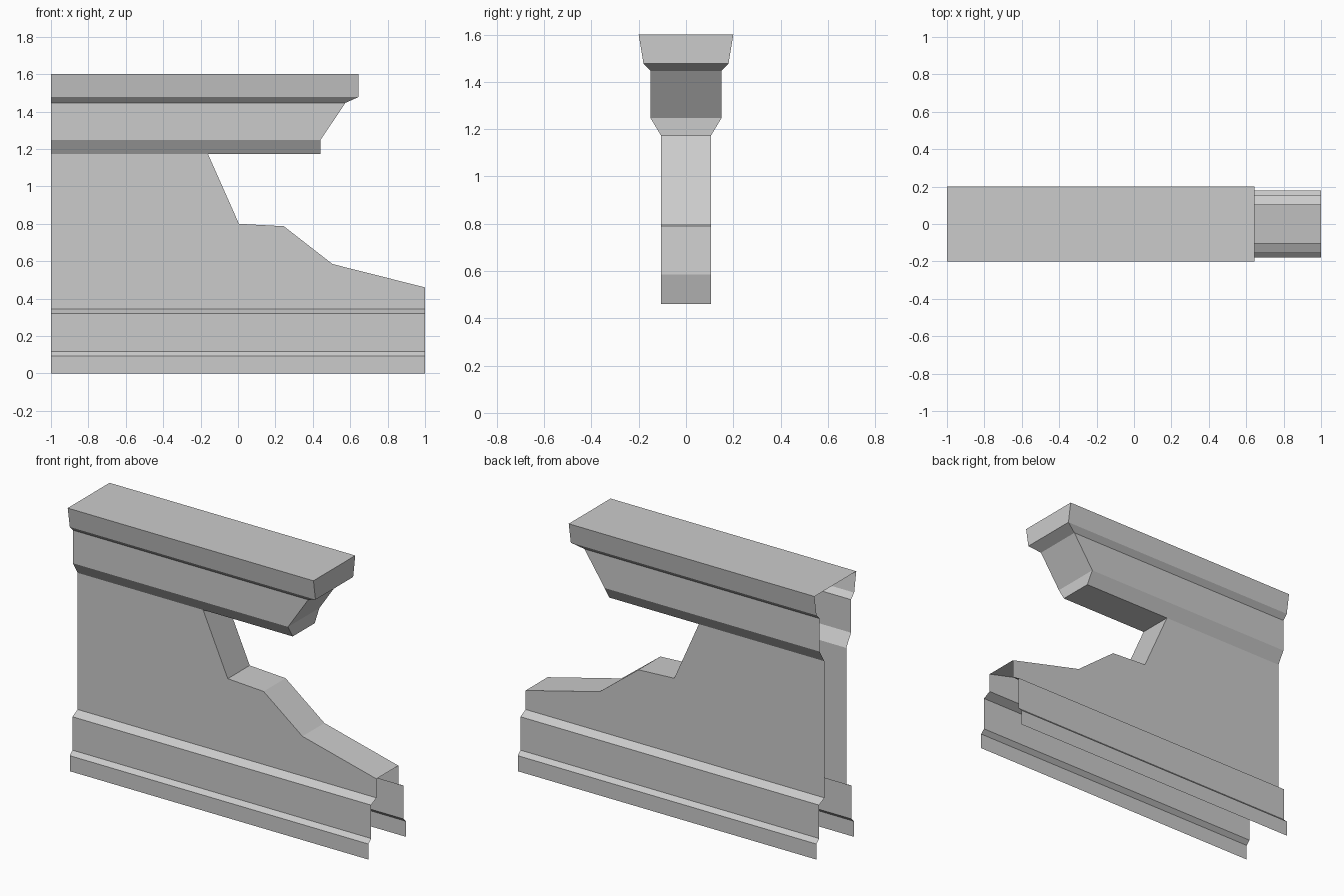
import bpy
import bmesh

cube = bpy.data.objects.get("Cube")
if cube:
    bpy.data.objects.remove(cube, do_unlink=True)

# One plain stone grey
grey = bpy.data.materials.new("stone_grey")
grey.use_nodes = True
colour = (0.6, 0.6, 0.6, 1)
grey.diffuse_color = colour
grey.node_tree.nodes["Principled BSDF"].inputs["Base Color"].default_value = colour

BACK = -1.0  # open end shared by every course


def shell(name, rows, capped=True):
    """Open shell from (end x, half width, z) rows listed top to bottom."""
    bm = bmesh.new()

    def quad(*points):
        bm.faces.new([bm.verts.new(p) for p in points])

    for (xa, wa, za), (xb, wb, zb) in zip(rows, rows[1:]):
        if za != zb:  # mirrored side panels
            quad((BACK, -wb, zb), (xb, -wb, zb), (xa, -wa, za), (BACK, -wa, za))
            quad((BACK, wa, za), (xa, wa, za), (xb, wb, zb), (BACK, wb, zb))
        if capped:  # strip across the end outline
            quad((xa, -wa, za), (xb, -wb, zb), (xb, wb, zb), (xa, wa, za))
    bmesh.ops.remove_doubles(bm, verts=bm.verts, dist=0.0005)
    bmesh.ops.dissolve_limit(bm, angle_limit=0.01, verts=bm.verts, edges=bm.edges)
    mesh = bpy.data.meshes.new(name)
    bm.to_mesh(mesh)
    bm.free()
    mesh.materials.append(grey)
    obj = bpy.data.objects.new(name, mesh)
    bpy.context.collection.objects.link(obj)


# Coping: flat top, flared sides, chamfered underside
shell("coping", [(BACK, 0.2, 1.6), (0.645, 0.2, 1.6), (0.645, 0.18, 1.478),
                 (0.575, 0.15, 1.447)])

# Frieze: slanted end, chamfer and overhanging soffit
shell("frieze", [(0.575, 0.15, 1.447), (0.44, 0.15, 1.247),
                 (0.44, 0.105, 1.172), (-0.16, 0.105, 1.172)])

# Wall: broken outline stepping down to the low end
shell("wall", [(-0.16, 0.105, 1.172), (0.005, 0.105, 0.8), (0.245, 0.105, 0.787),
               (0.505, 0.105, 0.585), (1, 0.105, 0.46)])

# Plinth: two stepped courses, open at the ends and underneath
shell("plinth", [(1, 0.105, 0.46), (1, 0.105, 0.345), (1, 0.155, 0.32),
                 (1, 0.155, 0.118), (1, 0.18, 0.094), (1, 0.18, 0)], capped=False)
